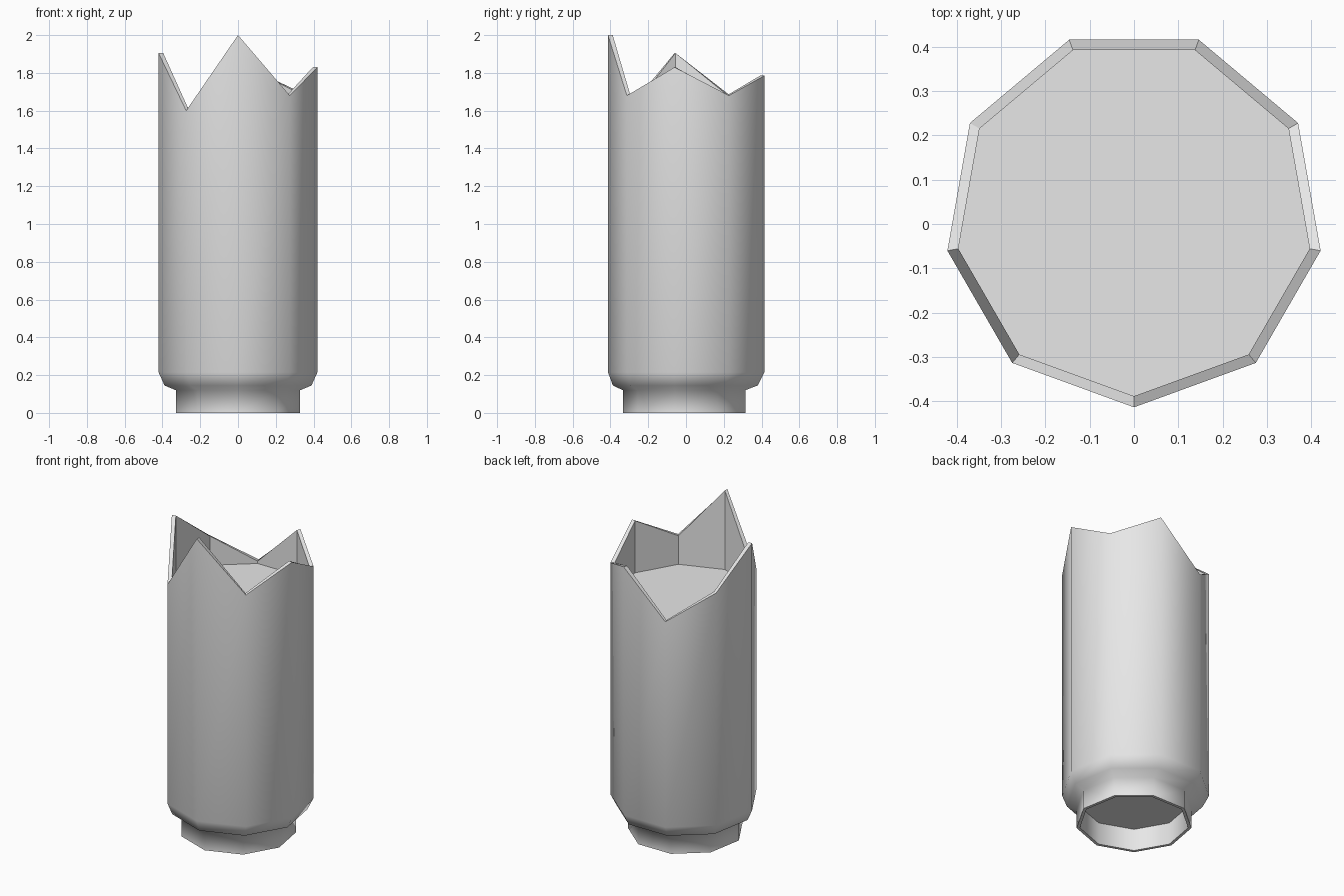
import bpy, bmesh, math

cube = bpy.data.objects.get("Cube")
if cube:
    bpy.data.objects.remove(cube, do_unlink=True)

SIDES = 9
# Crown heights, from the front corner round towards +x
CROWN = [2.0, 1.68, 1.83, 1.68, 1.785, 1.515, 1.685, 1.905, 1.60]

grey = bpy.data.materials.new("light_grey")
grey.use_nodes = True
colour = (0.8, 0.8, 0.8, 1)
grey.diffuse_color = colour
grey.node_tree.nodes["Principled BSDF"].inputs["Base Color"].default_value = colour

bm = bmesh.new()


def ring(radius, heights, shift):
    """Nine-sided loop with a corner at the front."""
    loop = []
    for i in range(SIDES):
        a = math.tau * i / SIDES
        z = heights[i] if isinstance(heights, list) else heights
        loop.append(bm.verts.new((radius * math.sin(a), shift - radius * math.cos(a), z)))
    return loop


def bridge(a, b, smooth):
    for i in range(SIDES):
        j = (i + 1) % SIDES
        face = bm.faces.new((a[i], a[j], b[j], b[i]))
        face.smooth = smooth


# Hollow foot, shoulder, body and jagged rim, then down to the inner floor
steps = [
    (0.315, 0.14, 0.0, False),
    (0.315, 0.0, 0.0, True),
    (0.334, 0.0, 0.0, False),
    (0.334, 0.12, 0.0, True),
    (0.395, 0.145, 0.008, True),
    (0.427, 0.215, 0.014, True),
    (0.427, CROWN, 0.014, True),
    (0.402, CROWN, 0.014, False),
    (0.402, 1.50, 0.014, False),
]
loops = [ring(r, z, shift) for r, z, shift, _ in steps]
for k in range(1, len(loops)):
    bridge(loops[k - 1], loops[k], steps[k][3])

# Recessed underside and inner floor
bm.faces.new(loops[0])
bm.faces.new(loops[-1])
bmesh.ops.recalc_face_normals(bm, faces=bm.faces)

mesh = bpy.data.meshes.new("jagged_column")
bm.to_mesh(mesh)
bm.free()
mesh.materials.append(grey)
column = bpy.data.objects.new("jagged_column", mesh)
bpy.context.collection.objects.link(column)
